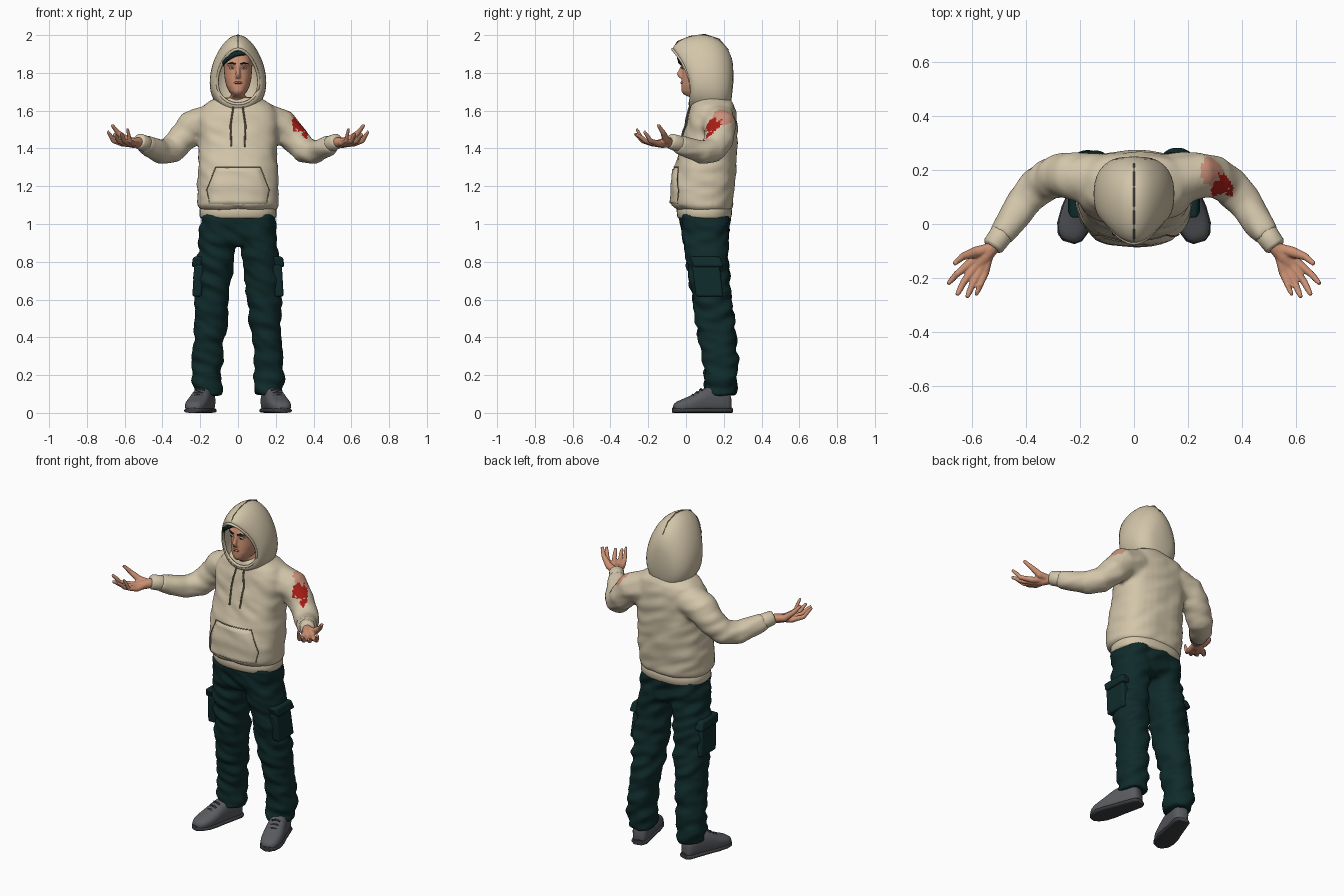
import bpy, bmesh, math
from mathutils import Vector, noise
from mathutils.bvhtree import BVHTree

if "Cube" in bpy.data.objects:
    bpy.data.objects.remove(bpy.data.objects["Cube"])


def material(name, *rgb):
    m = bpy.data.materials.new(name)
    m.use_nodes = True
    m.diffuse_color = (*rgb, 1)
    m.node_tree.nodes["Principled BSDF"].inputs["Base Color"].default_value = (*rgb, 1)
    return m


CREAM = material("cream fleece", .65, .56, .40)
SEAM = material("dark cream seam", .22, .18, .12)
TEAL = material("dark teal", .005, .024, .024)
GREY = material("shoe grey", .10, .105, .115)
SOLE = material("sole grey", .045, .047, .052)
SKIN = material("skin", .60, .28, .17)
LIP = material("lip", .38, .14, .09)
RED = material("red stain", .40, .012, .008)
PALE = material("pale red stain", .62, .29, .20)
WHITE = material("eye white", .6, .57, .52)


def loft(bm, rings, cap_start=True, cap_end=True):
    rows = [[bm.verts.new(p) for p in r] for r in rings]
    n = len(rows[0])
    for a, b in zip(rows, rows[1:]):
        for i in range(n):
            bm.faces.new((a[i], a[(i + 1) % n], b[(i + 1) % n], b[i]))
    if cap_start:
        bm.faces.new(rows[0][::-1])
    if cap_end:
        bm.faces.new(rows[-1])


def spow(v, e):
    return math.copysign(abs(v) ** e, v)


def oval(z, cx, half, front, back, e=1.0, n=32):
    cy, ry = (front + back) / 2, (back - front) / 2
    ts = [2 * math.pi * i / n for i in range(n)]
    return [Vector((cx + half * spow(math.cos(t), e), cy + ry * spow(math.sin(t), e), z)) for t in ts]


def tube(bm, path, n=12, side=1):
    """Tapered tube through (x, y, z, radius) stations."""
    pts = [Vector((p[0] * side, p[1], p[2])) for p in path]
    rings = []
    for i, p in enumerate(pts):
        d = (pts[min(i + 1, len(pts) - 1)] - pts[max(i - 1, 0)]).normalized()
        ref = Vector((0, 0, 1)) if abs(d.z) < .9 else Vector((0, 1, 0))
        u = d.cross(ref).normalized()
        v = d.cross(u)
        ts = [2 * math.pi * k / n for k in range(n)]
        rings.append([p + path[i][3] * (u * math.cos(t) + v * math.sin(t)) for t in ts])
    loft(bm, rings)


def finish(name, bm, mat, subsurf=0, angle=60):
    bmesh.ops.recalc_face_normals(bm, faces=bm.faces)
    me = bpy.data.meshes.new(name)
    bm.to_mesh(me)
    bm.free()
    me.materials.append(mat)
    me.shade_smooth()
    me.set_sharp_from_angle(angle=math.radians(angle))
    ob = bpy.data.objects.new(name, me)
    bpy.context.collection.objects.link(ob)
    if subsurf:
        ob.modifiers.new("Subdivision", "SUBSURF").levels = subsurf
        ob.modifiers["Subdivision"].render_levels = subsurf
    return ob


def fuse(ob, voxel, smooth, fold=0.0):
    """Weld overlapping pieces into one skin, then press soft cloth folds into it."""
    mat = ob.data.materials[0]
    r = ob.modifiers.new("Remesh", "REMESH")
    r.mode, r.voxel_size = "VOXEL", voxel
    s = ob.modifiers.new("Smooth", "SMOOTH")
    s.factor, s.iterations = .5, smooth
    me = bpy.data.meshes.new_from_object(ob.evaluated_get(bpy.context.evaluated_depsgraph_get()))
    ob.modifiers.clear()
    ob.data = me
    me.materials.clear()
    me.materials.append(mat)
    moves = [v.normal * fold * noise.noise(Vector((v.co.x * 9, v.co.y * 9, v.co.z * 20 + v.co.x * 8)))
             for v in me.vertices]
    for v, m in zip(me.vertices, moves):
        v.co += m
    me.shade_smooth()
    return ob


# Sweater: torso and sleeves welded together
bm = bmesh.new()
TORSO = [(1.075, .2, -.05, .24), (1.1, .214, -.078, .25), (1.2, .216, -.075, .257), (1.3, .211, -.06, .266),
         (1.4, .207, -.03, .27), (1.5, .215, -.005, .272), (1.58, .215, .015, .27), (1.63, .18, .025, .255),
         (1.67, .115, .04, .225)]
loft(bm, [oval(z, 0, h, f, b, .8) for z, h, f, b in TORSO])
SLEEVE = [(.14, .165, 1.54, .098), (.24, .18, 1.515, .088), (.30, .175, 1.45, .079), (.355, .14, 1.39, .072),
          (.41, .08, 1.382, .065), (.46, .005, 1.405, .056), (.497, -.045, 1.428, .047)]
for s in (1, -1):
    tube(bm, SLEEVE, 20, s)
sweater = fuse(finish("sweater", bm, CREAM), .011, 6, .007)

# Stain on the left upper sleeve, chosen by ragged distance
sweater.data.materials.append(RED)
sweater.data.materials.append(PALE)
for p in sweater.data.polygons:
    c = p.center
    rag = noise.noise(c * 45) * .028
    if p.normal.x + p.normal.z > .2 and c.x > .2:
        if (c - Vector((.325, .14, 1.52))).length + rag < .043 or (c - Vector((.35, .12, 1.47))).length + rag < .018:
            p.material_index = 1
        elif (c - Vector((.285, .19, 1.56))).length + rag * .6 < .058:
            p.material_index = 2

tree = BVHTree.FromPolygons([v.co for v in sweater.data.vertices], [tuple(p.vertices) for p in sweater.data.polygons])


def on_front(x, z, lift):
    hit = tree.ray_cast(Vector((x, -1, z)), Vector((0, 1, 0)))[0]
    return Vector((x, (hit.y if hit else 0) - lift, z))


def front_line(name, ends, r, mat, lift=.002):
    """Thin cord laid on the chest through (x, z) corners."""
    bm = bmesh.new()
    for (xa, za), (xb, zb) in zip(ends, ends[1:]):
        line = [on_front(xa + (xb - xa) * i / 10, za + (zb - za) * i / 10, lift) for i in range(11)]
        tube(bm, [(*p, r) for p in line], 8)
    finish(name, bm, mat)


# Waist band and cuffs
bm = bmesh.new()
loft(bm, [oval(z, 0, h, f, b, .85) for z, h, f, b in
          [(1.03, .196, -.04, .235), (1.04, .203, -.047, .242), (1.075, .204, -.05, .243), (1.088, .198, -.045, .238)]])
finish("waist_band", bm, CREAM)
bm = bmesh.new()
for s in (1, -1):
    tube(bm, [(.485, -.028, 1.42, .04), (.493, -.04, 1.425, .044), (.522, -.08, 1.438, .041), (.527, -.087, 1.44, .034)], 20, s)
finish("cuffs", bm, CREAM)

# Front pouch: bulging panel whose edges sink into the chest
bm = bmesh.new()
N = 16
grid = []
for j in range(N + 1):
    z = 1.10 + .2 * j / N
    half = .165 - max(0, z - 1.18) * .4
    edge = [-1 + 2 * i / N for i in range(N + 1)]
    grid.append([bm.verts.new(on_front(u * half, z, -.004 if abs(u) == 1 or j in (0, N) else .009)) for u in edge])
for a, b in zip(grid, grid[1:]):
    for i in range(N):
        bm.faces.new((a[i], a[i + 1], b[i + 1], b[i]))
finish("front_pouch", bm, CREAM)
front_line("pouch_seam", [(-.15, 1.11), (-.166, 1.18), (-.118, 1.302), (.118, 1.302), (.166, 1.18), (.15, 1.11)], .0025, SEAM)
for s, side in ((1, "left"), (-1, "right")):
    front_line(side + "_drawstring", [(s * .025, 1.62), (s * .04, 1.52), (s * .035, 1.41)], .0045, SEAM, .006)

# Hood: egg shaped loops swept from the face opening to the back
HOOD = [(-.07, 1.925, .02, 1.635, .108), (-.045, 1.965, .022, 1.61, .126), (.02, 1.992, .055, 1.6, .141),
        (.10, 2.003, .12, 1.58, .145), (.175, 1.978, .18, 1.58, .136), (.225, 1.92, .215, 1.6, .108),
        (.252, 1.84, .24, 1.65, .065)]


def hood_loop(top_y, top_z, low_y, low_z, w, bow, n=28):
    loop = []
    for i in range(n):
        t = 2 * math.pi * i / n
        k = (1 + math.sin(t)) / 2
        x = w * math.cos(t) * (1 - .22 * math.sin(t))
        loop.append(Vector((x, low_y + (top_y - low_y) * k + bow * math.cos(t) ** 2, low_z + (top_z - low_z) * k)))
    return loop


loops = [hood_loop(*h, bow) for h, bow in zip(HOOD, (.04, .035, .02, .01, 0, 0, 0))]
bm = bmesh.new()
loft(bm, loops, cap_start=False)
hood = finish("hood", bm, CREAM, 1, 180)
solid = hood.modifiers.new("Thickness", "SOLIDIFY")
solid.thickness, solid.offset = .01, 0
bm = bmesh.new()
tube(bm, [(*p, .008) for p in loops[0] + loops[0][:1]], 8)
finish("hood_rim", bm, CREAM)
bm = bmesh.new()
tube(bm, [(0, h[0], h[1] + .001, .003) for h in HOOD[:6]], 6)
finish("hood_seam", bm, SEAM)

# Head with neck, nose, brow ridge and jaw
bm = bmesh.new()
HEAD = [(1.6, .055, .05, .17), (1.665, .052, .035, .17), (1.685, .034, -.012, .15), (1.7, .047, -.024, .16),
        (1.73, .062, -.025, .17), (1.77, .071, -.022, .18), (1.82, .075, -.017, .19), (1.86, .077, -.021, .195),
        (1.9, .07, -.006, .19), (1.94, .05, .03, .16), (1.955, .02, .06, .12)]
loft(bm, [oval(z, 0, h, f, b, .9) for z, h, f, b in HEAD])
tube(bm, [(0, -.012, 1.85, .01), (0, -.025, 1.82, .01), (0, -.037, 1.795, .013), (0, -.025, 1.778, .014)])
for s in (1, -1):
    tube(bm, [(.012, -.015, 1.85, .011), (.035, -.012, 1.852, .012), (.055, .005, 1.845, .01)], 10, s)
    tube(bm, [(.012, -.02, 1.783, .009), (.0, -.02, 1.785, .01)], 8, s)
head = fuse(finish("head", bm, SKIN), .006, 4)
head.data.materials.append(TEAL)
for p in head.data.polygons:
    p.material_index = int(p.center.z > 1.895 or (p.center.y > .09 and p.center.z > 1.76))

# Eyes, brows and mouth
for name, mat, parts in (
        ("eyes", WHITE, [(.022, -.013, 1.826, .004), (.032, -.014, 1.827, .0075), (.044, -.006, 1.825, .004)]),
        ("pupils", TEAL, [(.032, -.023, 1.827, .0045), (.032, -.019, 1.827, .0045)]),
        ("brows", TEAL, [(.012, -.024, 1.847, .004), (.034, -.022, 1.853, .0045), (.056, -.005, 1.848, .002)]),
        ("mouth", LIP, [(.0, -.024, 1.748, .0065), (.014, -.021, 1.748, .006), (.026, -.014, 1.746, .002)])):
    bm = bmesh.new()
    for s in (1, -1):
        tube(bm, parts, 10, s)
    finish(name, bm, mat)

# Swept fringe of hair
bm = bmesh.new()
for i in range(6):
    drop = i * .009
    tube(bm, [(.03 - drop, -.015, 1.905, .012), (-.015 - drop, -.036, 1.9 - drop * .4, .013),
              (-.045 - drop * .6, -.034, 1.88 - drop * .5, .01), (-.065 - drop * .3, -.02, 1.862 - drop * .6, .002)], 8)
finish("hair_fringe", bm, TEAL)

# Hands: palms up, fingers curling
FINGERS = [(.61, -.146, .66, -.188, .69, -.222, 1.49, .0115), (.59, -.16, .632, -.215, .657, -.264, 1.475, .012),
           (.571, -.173, .602, -.23, .62, -.272, 1.48, .0115), (.553, -.182, .572, -.23, .586, -.262, 1.505, .010)]
for s, side in ((1, "left"), (-1, "right")):
    bm = bmesh.new()
    tube(bm, [(.505, -.055, 1.432, .026), (.53, -.092, 1.432, .027), (.555, -.125, 1.428, .026), (.575, -.15, 1.425, .02)], 12, s)
    for kx, ky, mx, my, tx, ty, tz, r in FINGERS:
        tube(bm, [(.535, -.1, 1.43, .018), (kx, ky, 1.425, r * 1.5), (mx, my, 1.44, r * 1.1),
                  ((mx + tx) / 2, (my + ty) / 2, (1.445 + tz) / 2, r), (tx, ty, tz, r * .7)], 10, s)
    tube(bm, [(.535, -.09, 1.435, .02), (.59, -.105, 1.445, .021), (.637, -.122, 1.485, .014), (.668, -.148, 1.525, .009)], 10, s)
    fuse(finish(side + "_hand", bm, SKIN), .0045, 3)

# Trousers: hips and both legs welded, with folds
LEG = [(.095, .16, .074, .092, .262), (.2, .167, .081, .098, .272), (.3, .16, .079, .085, .27), (.4, .15, .08, .067, .264),
       (.5, .142, .087, .05, .252), (.6, .137, .092, .036, .243), (.7, .132, .096, .018, .232), (.8, .124, .098, .002, .224),
       (.92, .106, .1, -.018, .222), (1.05, .1, .095, -.03, .225)]
bm = bmesh.new()
for s in (1, -1):
    loft(bm, [oval(z, s * c, h, f, b, .9) for z, c, h, f, b in LEG])
loft(bm, [oval(z, 0, h, f, b, .85) for z, h, f, b in
          [(.885, .17, .01, .2), (.92, .2, -.015, .22), (1.0, .2, -.03, .23), (1.06, .193, -.033, .23)]])
fuse(finish("trousers", bm, TEAL), .011, 4, .016)

# Cargo pockets with flaps
bm = bmesh.new()
for s in (1, -1):
    for x, y, z, size in ((.212, .115, .7, (.05, .145, .17)), (.214, .11, .8, (.056, .16, .055))):
        made = bmesh.ops.create_cube(bm, size=1)["verts"]
        for v in made:
            v.co = Vector((s * (x - (v.co.z * .01)) + v.co.x * size[0], y + v.co.y * size[1] - v.co.z * .02, z + v.co.z * size[2]))
pockets = finish("cargo_pockets", bm, TEAL, angle=40)
bevel = pockets.modifiers.new("Bevel", "BEVEL")
bevel.width, bevel.segments = .012, 3

# Shoes: toes turned out, upper over a slightly wider sole
SHOE = [(0, .03, .085), (.02, .045, .13), (.09, .05, .145), (.15, .054, .135), (.2, .06, .1),
        (.26, .059, .075), (.3, .045, .06), (.318, .022, .042)]
heel, toe = Vector((.153, .238, 0)), Vector((.243, -.068, 0))
along = (toe - heel).normalized()
across = Vector((-along.y, along.x, 0))


def shoe_ring(u, w, low, high, s, n=20):
    ring = []
    for i in range(n):
        t = 2 * math.pi * i / n
        up = math.sin(t)
        p = heel + along * u + across * w * spow(math.cos(t), .7)
        ring.append(Vector((p.x * s, p.y, (low + high) / 2 + (high - low) / 2 * spow(up, 1 if up > 0 else .5))))
    return ring


for s, side in ((1, "left"), (-1, "right")):
    bm = bmesh.new()
    loft(bm, [shoe_ring(u, w, .008, h, s) for u, w, h in SHOE])
    finish(side + "_shoe", bm, GREY, 1, 180)
    bm = bmesh.new()
    loft(bm, [shoe_ring(u * 1.01 - .002, w * 1.04, 0, .028, s) for u, w, h in SHOE])
    finish(side + "_sole", bm, SOLE)
    bm = bmesh.new()
    for u, h in ((.165, .127), (.188, .111), (.21, .097)):
        ends = [heel + along * u + across * k for k in (-.024, 0, .024)]
        tube(bm, [(p.x, p.y, h - d, .005) for p, d in zip(ends, (.007, 0, .007))], 8, s)
    finish(side + "_laces", bm, SOLE)
